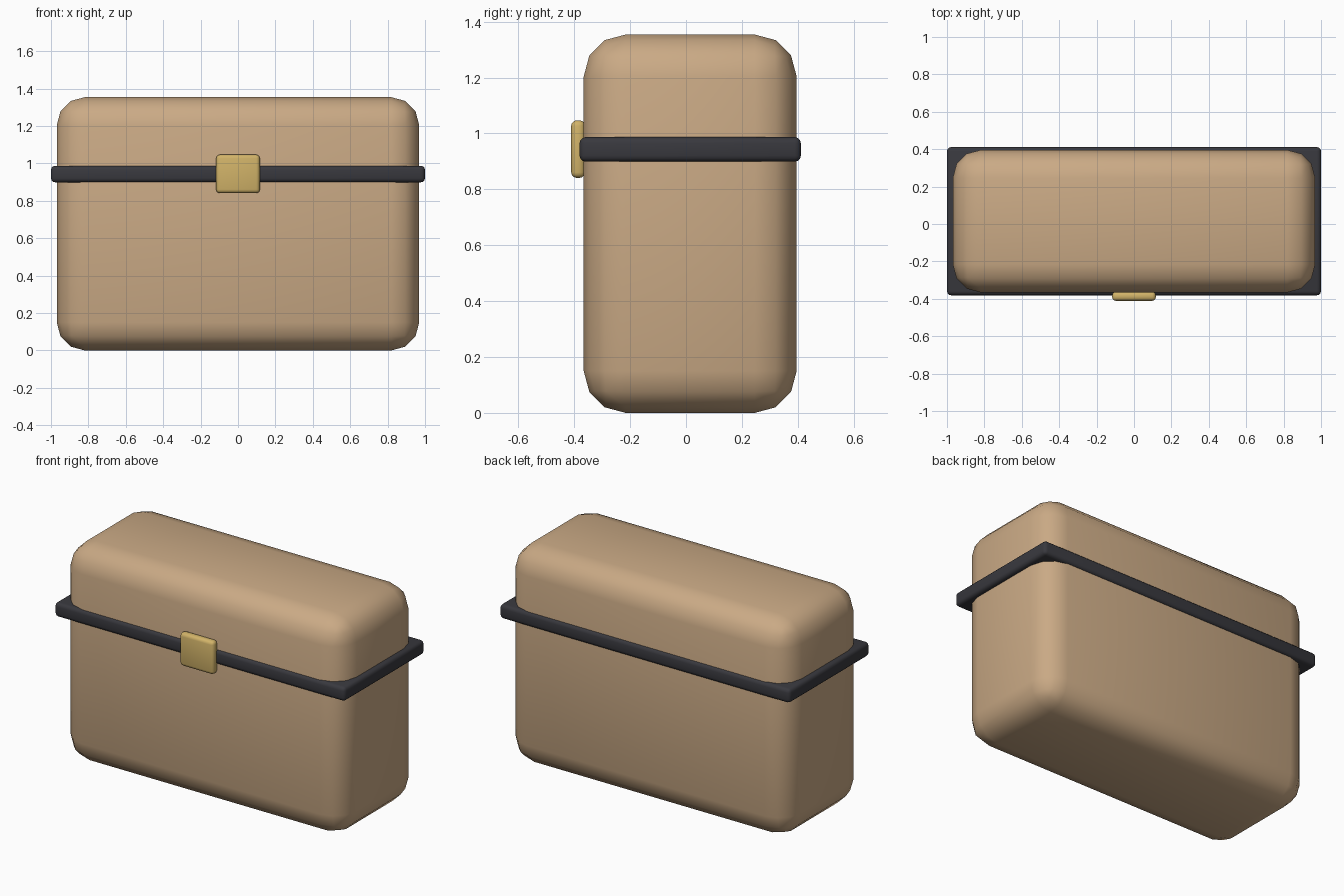
import bpy
import math

cube = bpy.data.objects.get("Cube")
if cube:
    bpy.data.objects.remove(cube, do_unlink=True)


def make_material(name, rgb):
    mat = bpy.data.materials.new(name)
    mat.use_nodes = True
    color = (*rgb, 1.0)
    mat.diffuse_color = color
    bsdf = mat.node_tree.nodes["Principled BSDF"]
    bsdf.inputs["Base Color"].default_value = color
    bsdf.inputs["Roughness"].default_value = 0.7
    return mat


def rounded_box(name, center, size, radius, segments, mat):
    """Box with every edge rounded and smooth shaded."""
    bpy.ops.mesh.primitive_cube_add(size=1, location=center)
    obj = bpy.context.object
    obj.name = name
    obj.scale = size
    bpy.ops.object.transform_apply(location=False, rotation=False, scale=True)
    bevel = obj.modifiers.new("Rounded edges", 'BEVEL')
    bevel.width = radius
    bevel.segments = segments
    bevel.limit_method = 'NONE'
    bpy.ops.object.modifier_apply(modifier=bevel.name)
    bpy.ops.object.shade_smooth_by_angle(angle=math.radians(60))
    obj.data.materials.append(mat)
    return obj


tan = make_material("tan leather", (0.59, 0.40, 0.235))
charcoal = make_material("charcoal trim", (0.04, 0.04, 0.048))
gold = make_material("gold metal", (0.64, 0.45, 0.14))

# Case body, trim band around the lid line, and front clasp
rounded_box("case_body", (0, 0.015, 0.677), (1.938, 0.762, 1.354), 0.15, 3, tan)
rounded_box("trim_band", (0, 0.015, 0.943), (2.0, 0.792, 0.088), 0.022, 3, charcoal)
rounded_box("front_clasp", (0, -0.386, 0.944), (0.234, 0.05, 0.206), 0.02, 3, gold)
